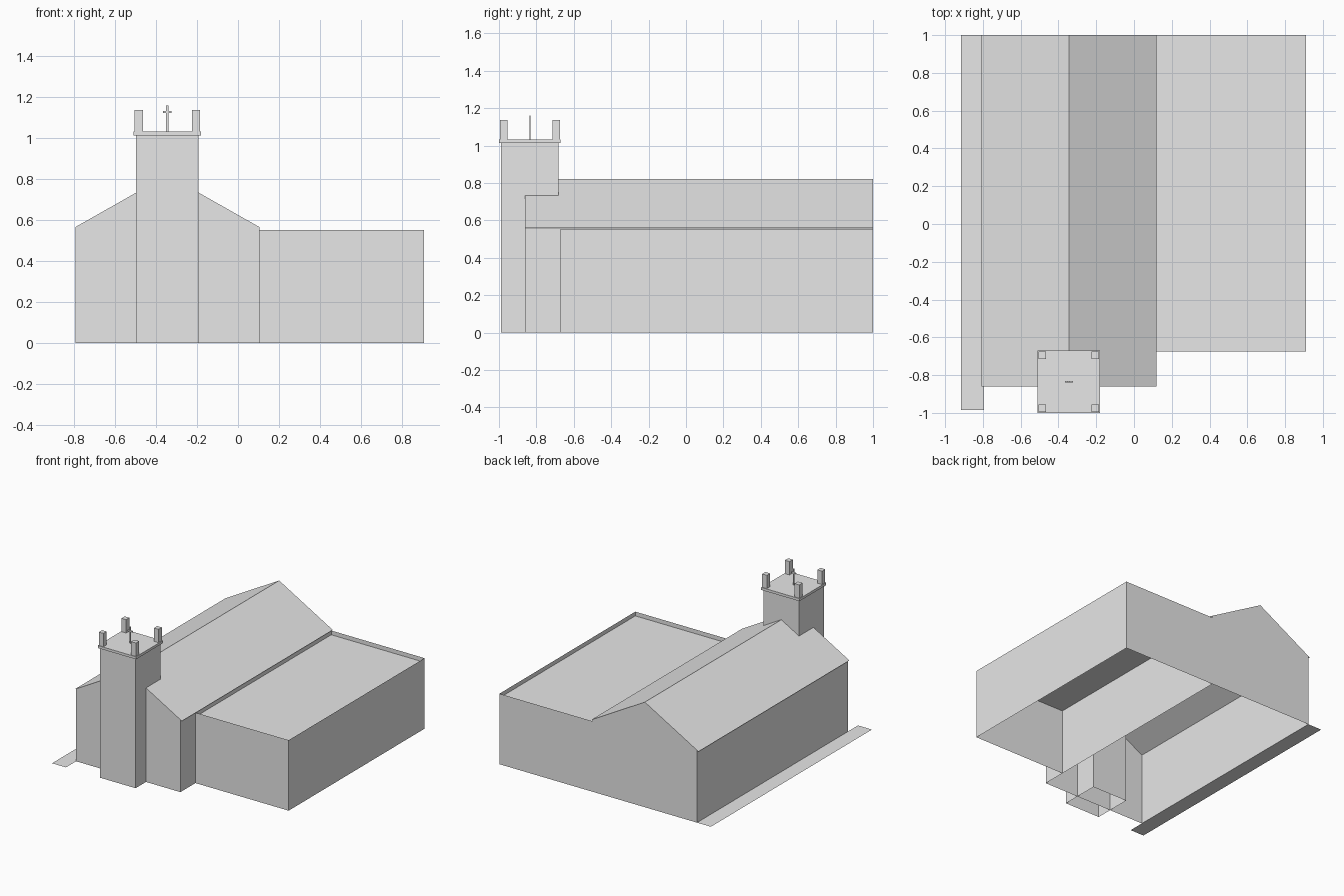
import bpy
import bmesh
from mathutils import Vector

default = bpy.data.objects.get("Cube")
if default:
    bpy.data.objects.remove(default, do_unlink=True)

grey = bpy.data.materials.new("plain_grey")
grey.use_nodes = True
tone = (0.8, 0.8, 0.8, 1)
grey.diffuse_color = tone
grey.node_tree.nodes["Principled BSDF"].inputs["Base Color"].default_value = tone


def finish(name, bm):
    mesh = bpy.data.meshes.new(name)
    bm.to_mesh(mesh)
    bm.free()
    mesh.materials.append(grey)
    obj = bpy.data.objects.new(name, mesh)
    bpy.context.collection.objects.link(obj)
    return obj


def sweep(name, profile, y0, y1, caps=True, closed=False):
    """Sweep an x-z profile along y; an open profile leaves its last side open."""
    bm = bmesh.new()
    front = [bm.verts.new((x, y0, z)) for x, z in profile]
    back = [bm.verts.new((x, y1, z)) for x, z in profile]
    count = len(profile)
    for i in range(count if closed else count - 1):
        j = (i + 1) % count
        bm.faces.new((front[i], front[j], back[j], back[i]))
    if caps:
        bm.faces.new(front[::-1])
        bm.faces.new(back)
    return finish(name, bm)


def box(name, low, high, open_sides=()):
    """Box between two corners, without the faces that point along open_sides."""
    bm = bmesh.new()
    bmesh.ops.create_cube(bm, size=1)
    low, high = Vector(low), Vector(high)
    for v in bm.verts:
        v.co = (low + high) / 2 + v.co * (high - low)
    bm.normal_update()
    gone = [f for f in bm.faces
            if any(f.normal.dot(Vector(s)) > 0.9 for s in open_sides)]
    bmesh.ops.delete(bm, geom=gone, context='FACES')
    return finish(name, bm)


UP, DOWN, WEST = (0, 0, 1), (0, 0, -1), (-1, 0, 0)

# Main building: gabled walls, open below, with a thin overhanging roof
ridge_x, ridge_z = -0.345, 0.82
half_wall, half_roof = 0.45, 0.463
eave_z = 0.558
wall_z = ridge_z - (ridge_z - eave_z) * half_wall / half_roof
front_y, back_y = -0.86, 1.0

left, right = ridge_x + half_wall, ridge_x - half_wall
for label, x in (("left", left), ("right", right)):
    ends = [(x, wall_z), (x, 0)]
    if label == "right":
        ends.reverse()
    sweep("main_wall_" + label, ends, front_y, back_y, caps=False)

gable = [(right, 0), (right, wall_z), (ridge_x, ridge_z), (left, wall_z), (left, 0)]
for label, y in (("front", front_y), ("back", back_y)):
    bm = bmesh.new()
    verts = [bm.verts.new((x, y, z)) for x, z in gable]
    bm.faces.new(verts[::-1] if label == "front" else verts)
    finish("gable_wall_" + label, bm)

sweep("main_roof", [(ridge_x - half_roof, eave_z), (ridge_x, ridge_z),
                    (ridge_x + half_roof, eave_z)], front_y, back_y, caps=False)

# Side hall: thin walls rising above a sunken flat roof
hall_x, hall_y = 0.91, -0.675
box("hall_walls", (left, hall_y, 0), (hall_x, back_y, 0.55), (UP, DOWN, WEST))
sweep("hall_roof", [(left, 0.517), (hall_x, 0.517)], hall_y, back_y, caps=False)

# Tower with an overhanging cap
tx, ty = -0.345, -0.835
box("tower", (tx - 0.153, ty - 0.153, 0), (tx + 0.153, ty + 0.153, 1.013), (DOWN,))
cap_top = 1.033
box("tower_cap", (tx - 0.165, ty - 0.165, 1.013), (tx + 0.165, ty + 0.165, cap_top))

# Corner pinnacles
for sx, label_x in ((1, "left"), (-1, "right")):
    for sy, label_y in ((-1, "front"), (1, "back")):
        px, py = tx + sx * 0.14, ty + sy * 0.14
        box(f"pinnacle_{label_y}_{label_x}", (px - 0.02, py - 0.02, cap_top),
            (px + 0.02, py + 0.02, 1.137))

# Cross on the tower
box("cross_post", (tx - 0.006, ty - 0.003, cap_top), (tx + 0.006, ty + 0.003, 1.16))
box("cross_arm", (tx - 0.021, ty - 0.003, 1.122), (tx + 0.021, ty + 0.003, 1.132))

# Ground path beside the main building
sweep("path", [(-0.915, 0), (right, 0)], -0.985, back_y, caps=False)
